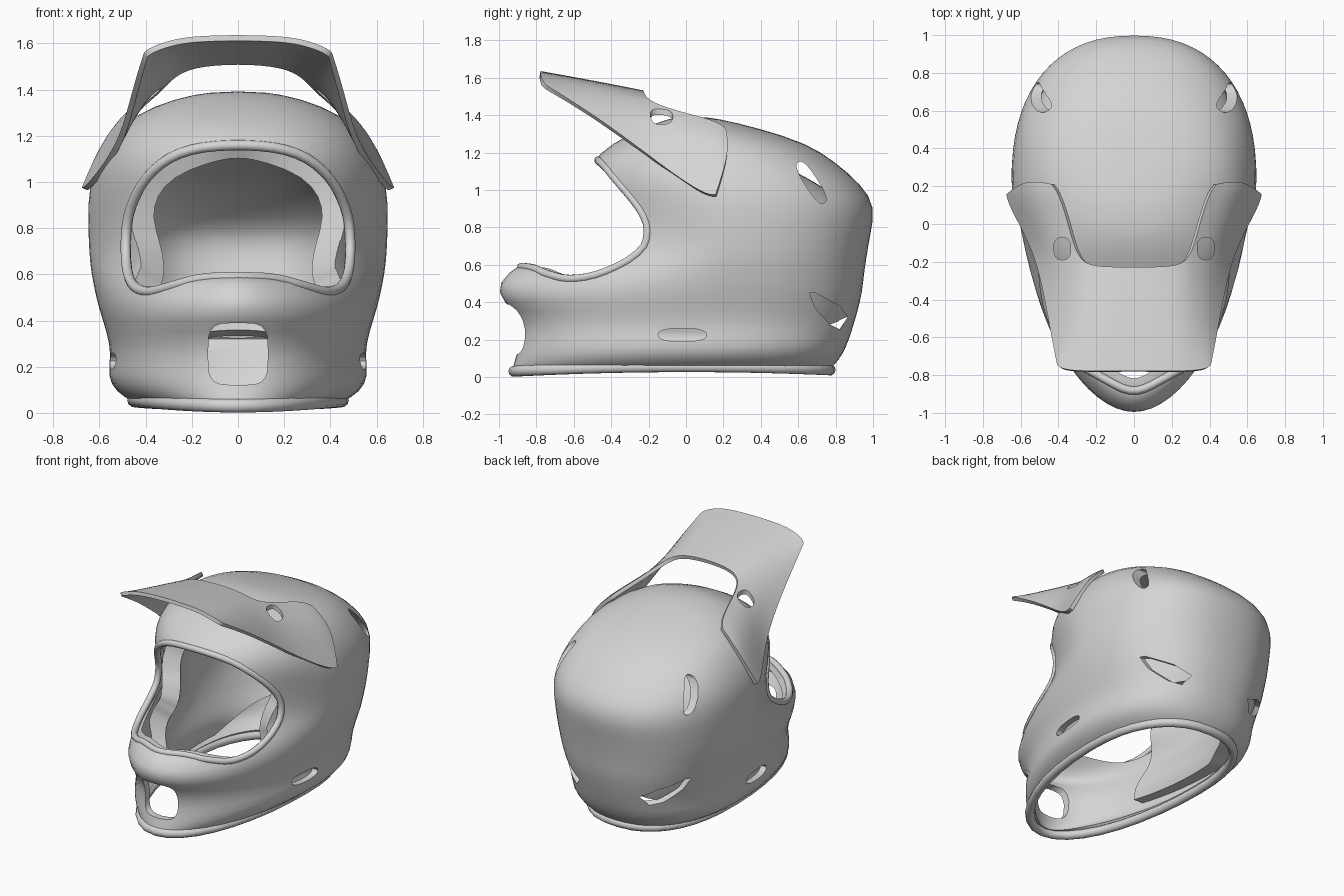
import bpy, bmesh, math
from mathutils import Vector
from mathutils.bvhtree import BVHTree

cube = bpy.data.objects.get("Cube")
if cube:
    bpy.data.objects.remove(cube)

gray = bpy.data.materials.new("light gray")
gray.use_nodes = True
COLOR = (0.66, 0.66, 0.66, 1)
gray.diffuse_color = COLOR
gray.node_tree.nodes["Principled BSDF"].inputs["Base Color"].default_value = COLOR


def make_object(name, verts, faces):
    mesh = bpy.data.meshes.new(name)
    mesh.from_pydata(verts, [], faces)
    bm = bmesh.new()
    bm.from_mesh(mesh)
    bmesh.ops.remove_doubles(bm, verts=bm.verts, dist=.0005)
    bmesh.ops.recalc_face_normals(bm, faces=bm.faces)
    bm.to_mesh(mesh)
    bm.free()
    mesh.materials.append(gray)
    obj = bpy.data.objects.new(name, mesh)
    bpy.context.collection.objects.link(obj)
    return obj


def subdivide(obj, levels):
    mod = obj.modifiers.new("subdivide", 'SUBSURF')
    mod.levels = mod.render_levels = levels
    mod.boundary_smooth = 'PRESERVE_CORNERS'


def thicken(obj, amount, offset):
    mod = obj.modifiers.new("thicken", 'SOLIDIFY')
    mod.thickness, mod.offset = amount, offset


def cut(obj, cutter):
    mod = obj.modifiers.new("cut", 'BOOLEAN')
    mod.operation, mod.object, mod.solver = 'DIFFERENCE', cutter, 'EXACT'


def bake(obj):
    graph = bpy.context.evaluated_depsgraph_get()
    mesh = bpy.data.meshes.new_from_object(obj.evaluated_get(graph))
    obj.modifiers.clear()
    obj.data = mesh


def smooth(obj, degrees=40):
    bpy.ops.object.select_all(action='DESELECT')
    obj.select_set(True)
    bpy.context.view_layer.objects.active = obj
    bpy.ops.object.shade_smooth_by_angle(angle=math.radians(degrees))


def prism(name, outline, axis, low, high):
    """Extrude a closed 2D outline along an axis."""
    def place(p, d):
        q = list(p)
        q.insert(axis, d)
        return q
    n = len(outline)
    verts = [place(p, d) for d in (low, high) for p in outline]
    faces = [[i, (i + 1) % n, (i + 1) % n + n, i + n] for i in range(n)]
    obj = make_object(name, verts, faces + [range(n), range(n, 2 * n)])
    obj.hide_render = True
    return obj


def power(v, e):
    return math.copysign(abs(v) ** e, v)


def oval(cx, cy, rx, ry, tilt=0, n=2.5, steps=20):
    out = []
    for i in range(steps):
        t = math.tau * i / steps
        a, b = rx * power(math.cos(t), 2 / n), ry * power(math.sin(t), 2 / n)
        out.append((cx + a * math.cos(tilt) - b * math.sin(tilt),
                    cy + a * math.sin(tilt) + b * math.cos(tilt)))
    return out


SEG = 36


def ring(z, front, back, mid, width, n_front, inset=0):
    pts = []
    for i in range(SEG):
        c, s = math.cos(math.tau * i / SEG), math.sin(math.tau * i / SEG)
        n = 2.35 if c > 0 else n_front
        reach = (back - mid if c > 0 else mid - front) - inset
        pts.append((max(width - inset, .02) * power(s, 2 / n), mid + max(reach, .02) * power(c, 2 / n), z))
    return pts


def loft(name, rings):
    faces = []
    for r in range(len(rings) - 1):
        for i in range(SEG):
            j = (i + 1) % SEG
            faces.append([r * SEG + i, r * SEG + j, (r + 1) * SEG + j, (r + 1) * SEG + i])
    verts = [p for r in rings for p in r]
    top = (len(rings) - 1) * SEG
    cx, cy, cz = sum((Vector(p) for p in rings[-1]), Vector()) / SEG
    verts.append((cx, cy, cz + .008))
    faces += [[top + i, top + (i + 1) % SEG, len(verts) - 1] for i in range(SEG)]
    return make_object(name, verts, faces)


def tube(name, points, radius):
    curve = bpy.data.curves.new(name, 'CURVE')
    curve.dimensions = '3D'
    curve.bevel_depth, curve.bevel_resolution = radius, 3
    spline = curve.splines.new('POLY')
    spline.points.add(len(points) - 1)
    for p, q in zip(spline.points, points):
        p.co = (*q, 1)
    spline.use_cyclic_u = True
    path = bpy.data.objects.new(name + "_path", curve)
    bpy.context.collection.objects.link(path)
    curve.materials.append(gray)
    mesh = bpy.data.meshes.new_from_object(path.evaluated_get(bpy.context.evaluated_depsgraph_get()))
    bpy.data.objects.remove(path)
    obj = bpy.data.objects.new(name, mesh)
    bpy.context.collection.objects.link(obj)
    smooth(obj, 60)


# Shell sections: height, front, back, widest y, half width, front roundness
SECTIONS = [(.05, -.93, .78, .1, .46, 2), (.09, -.92, .82, .12, .53, 2), (.16, -.9, .86, .15, .57, 2),
            (.25, -.89, .89, .18, .55, 2), (.35, -.92, .92, .2, .57, 2), (.45, -1.03, .945, .2, .605, 1.9),
            (.56, -.97, .955, .2, .63, 1.65), (.65, -.8, .97, .21, .645, 1.45), (.75, -.68, .985, .22, .65, 1.45),
            (.91, -.6, 1.02, .22, .655, 1.6), (1.03, -.56, .94, .22, .635, 1.9), (1.15, -.51, .8, .18, .58, 2.1),
            (1.25, -.4, .65, .16, .505, 2.2), (1.33, -.23, .39, .1, .37, 2.2), (1.385, -.09, .16, .03, .18, 2.2)]
shell = loft("helmet_shell", [ring(*s) for s in SECTIONS])
subdivide(shell, 1)
bake(shell)
surface = BVHTree.FromPolygons([v.co for v in shell.data.vertices], [p.vertices for p in shell.data.polygons])
thicken(shell, .045, -1)
bake(shell)

# Eye port outline, mirrored and rounded by corner cutting
half = [(0, .59), (.16, .585), (.28, .55), (.4, .515), (.475, .565), (.49, .72),
        (.475, .88), (.39, 1.04), (.24, 1.14), (0, 1.165)]
port = half + [(-x, z) for x, z in half[-2:0:-1]]
for _ in range(2):
    port = [(a[0] * (1 - k) + b[0] * k, a[1] * (1 - k) + b[1] * k)
            for a, b in zip(port, port[1:] + port[:1]) for k in (.25, .75)]

# Vents: chin, side, lower rear and upper rear
slot = [(.66, .45), (.69, .45), (.82, .38), (.865, .32), (.82, .255), (.77, .28), (.69, .37)]
cutters = [prism("eye_port_cutter", port, 1, -1.4, 0),
           prism("chin_vent_cutter", oval(0, .255, .13, .135, n=4), 1, -1.4, -.5),
           prism("side_vent_cutter", oval(-.02, .225, .13, .035), 0, -1, 1),
           prism("lower_rear_vent_cutter", slot, 0, -1, 1),
           prism("upper_rear_vent_cutter", oval(.67, 1.04, .13, .035, tilt=-1), 0, -1, 1)]
for cutter in cutters:
    cut(shell, cutter)
bake(shell)
smooth(shell)

# Rolled trim around the eye port and the neck opening
trim = []
for x, z in port:
    hit = surface.ray_cast(Vector((x, -2, z)), Vector((0, 1, 0)))[0]
    if hit:
        trim.append((x, hit.y + .015, z))
tube("eye_port_trim", trim, .022)
neck = [(x, y, .03 + .025 * (1 - (y / .93) ** 2)) for x, y, z in ring(*SECTIONS[0], inset=.01)]
tube("neck_trim", neck, .03)

# Padding over the cheeks, crown and rear, trimmed at the face and below the rear
liner = loft("inner_padding", [ring(.1 + (s[0] - .1) * .8, *s[1:], inset=.17) for s in SECTIONS[2:]])
subdivide(liner, 1)
bake(liner)
bm = bmesh.new()
bm.from_mesh(liner.data)
for point, normal in [((0, -.16, .75), (0, -.55, .2)), ((0, .3, .15), (0, .45, -1))]:
    bmesh.ops.bisect_plane(bm, geom=bm.verts[:] + bm.edges[:] + bm.faces[:],
                           plane_co=point, plane_no=normal, clear_outer=True)
bm.to_mesh(liner.data)
bm.free()
thicken(liner, .12, 1)
bake(liner)
smooth(liner)

# Visor: rows run from the front lip to the wing tips, half width only
ROWS = [[(0, -.78, 1.625), (.2, -.78, 1.62), (.3, -.78, 1.6), (.38, -.77, 1.57), (.4, -.75, 1.55)],
        [(0, -.5, 1.575), (.2, -.5, 1.57), (.3, -.5, 1.54), (.39, -.5, 1.47), (.445, -.5, 1.4)],
        [(0, -.23, 1.525), (.2, -.23, 1.51), (.29, -.2, 1.46), (.4, -.21, 1.36), (.5, -.2, 1.18)],
        [(.34, 0, 1.4), (.485, 0, 1.3), (.585, -.02, 1.05)],
        [(.39, .16, 1.36), (.55, .18, 1.25), (.655, .11, .97)],
        [(.43, .21, 1.32), (.57, .235, 1.2), (.665, .16, .97)]]
verts, faces, index = [], [], {}
for r, row in enumerate(ROWS):
    for k, p in enumerate(row):
        for side in (1, -1):
            index[r, k + 5 - len(row), side] = len(verts)
            verts.append((p[0] * side, p[1], p[2]))
for r, c, side in index:
    corners = [(r, c, side), (r, c + 1, side), (r + 1, c + 1, side), (r + 1, c, side)]
    if all(k in index for k in corners):
        faces.append([index[k] for k in corners])
visor = make_object("visor", verts, faces)
subdivide(visor, 2)
thicken(visor, .025, 0)
bake(visor)
visor_cutters = [prism("visor_vent_cutter", oval(.38 * s, -.13, .045, .06), 2, 1, 2) for s in (1, -1)]
for cutter in visor_cutters:
    cut(visor, cutter)
bake(visor)
smooth(visor)

for cutter in cutters + visor_cutters:
    bpy.data.objects.remove(cutter)
